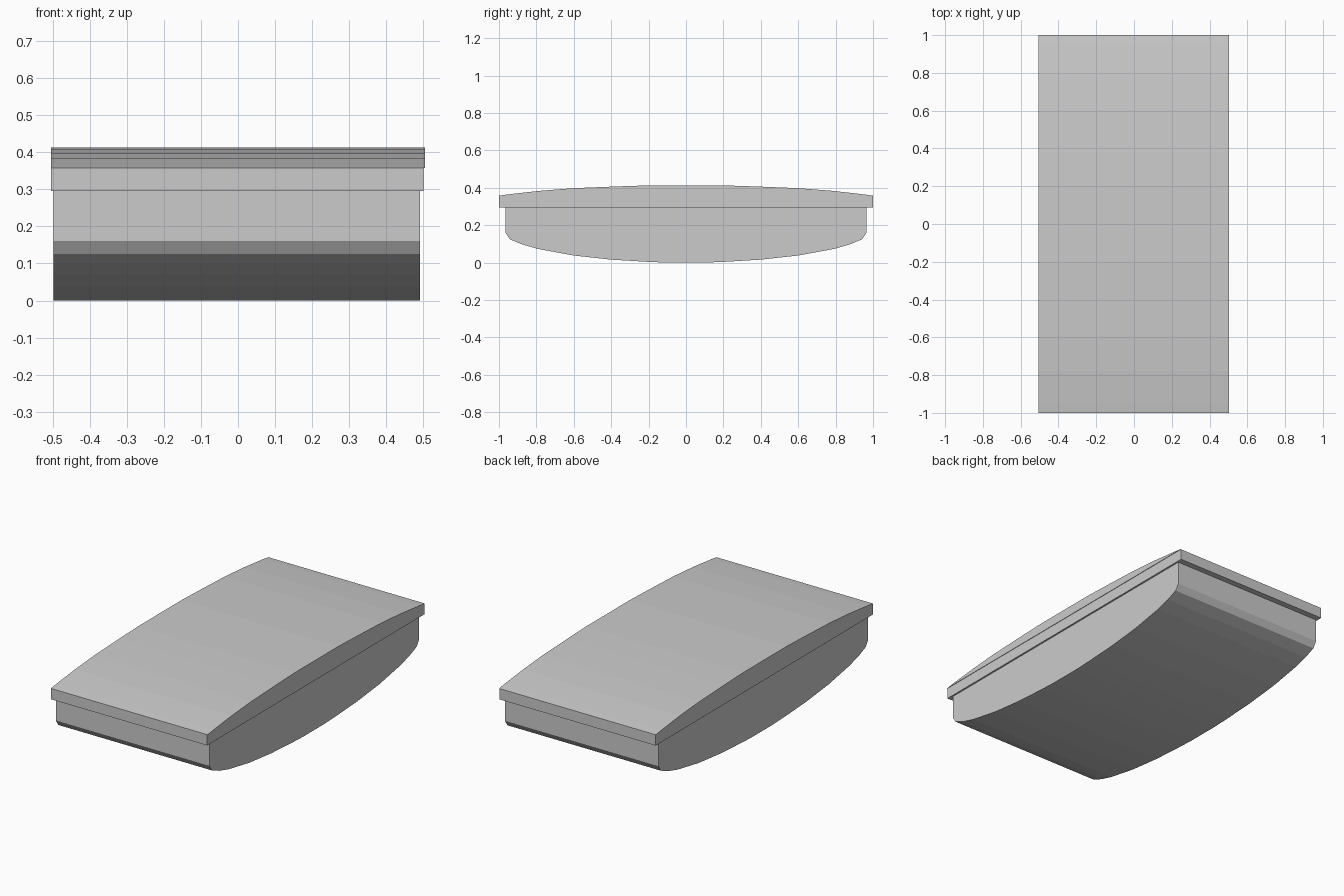
import bpy, bmesh

if "Cube" in bpy.data.objects:
    bpy.data.objects.remove(bpy.data.objects["Cube"])

def mirrored(half):
    """Close a half profile (top centre to bottom centre) across y = 0."""
    return half + [(-y, z) for y, z in reversed(half) if y > 0]

def extrude_profile(name, profile, x0, x1):
    """Extrude a closed y-z profile along x."""
    bm = bmesh.new()
    face = bm.faces.new([bm.verts.new((x0, y, z)) for y, z in profile])
    out = bmesh.ops.extrude_face_region(bm, geom=[face])
    moved = [v for v in out["geom"] if isinstance(v, bmesh.types.BMVert)]
    bmesh.ops.translate(bm, verts=moved, vec=(x1 - x0, 0, 0))
    bmesh.ops.recalc_face_normals(bm, faces=bm.faces)
    mesh = bpy.data.meshes.new(name)
    bm.to_mesh(mesh)
    bm.free()
    obj = bpy.data.objects.new(name, mesh)
    bpy.context.collection.objects.link(obj)
    return obj

# Body with upright ends and a rounded belly
belly = [(0.965, 0.33), (0.965, 0.16), (0.942, 0.125), (0.875, 0.097),
         (0.79, 0.073), (0.60, 0.038), (0.40, 0.016), (0.20, 0.004), (0.10, 0.0)]
extrude_profile("body", mirrored(belly), -0.498, 0.491)

# Overhanging rim of the lid
extrude_profile("lid_rim", mirrored([(1.0, 0.358), (1.0, 0.295)]), -0.505, 0.501)

# Shallow arched lid top
arch = [(0.20, 0.413), (0.38, 0.407), (0.60, 0.398), (0.78, 0.384),
        (0.95, 0.365), (1.0, 0.358)]
extrude_profile("lid_top", mirrored(arch), -0.505, 0.504)
